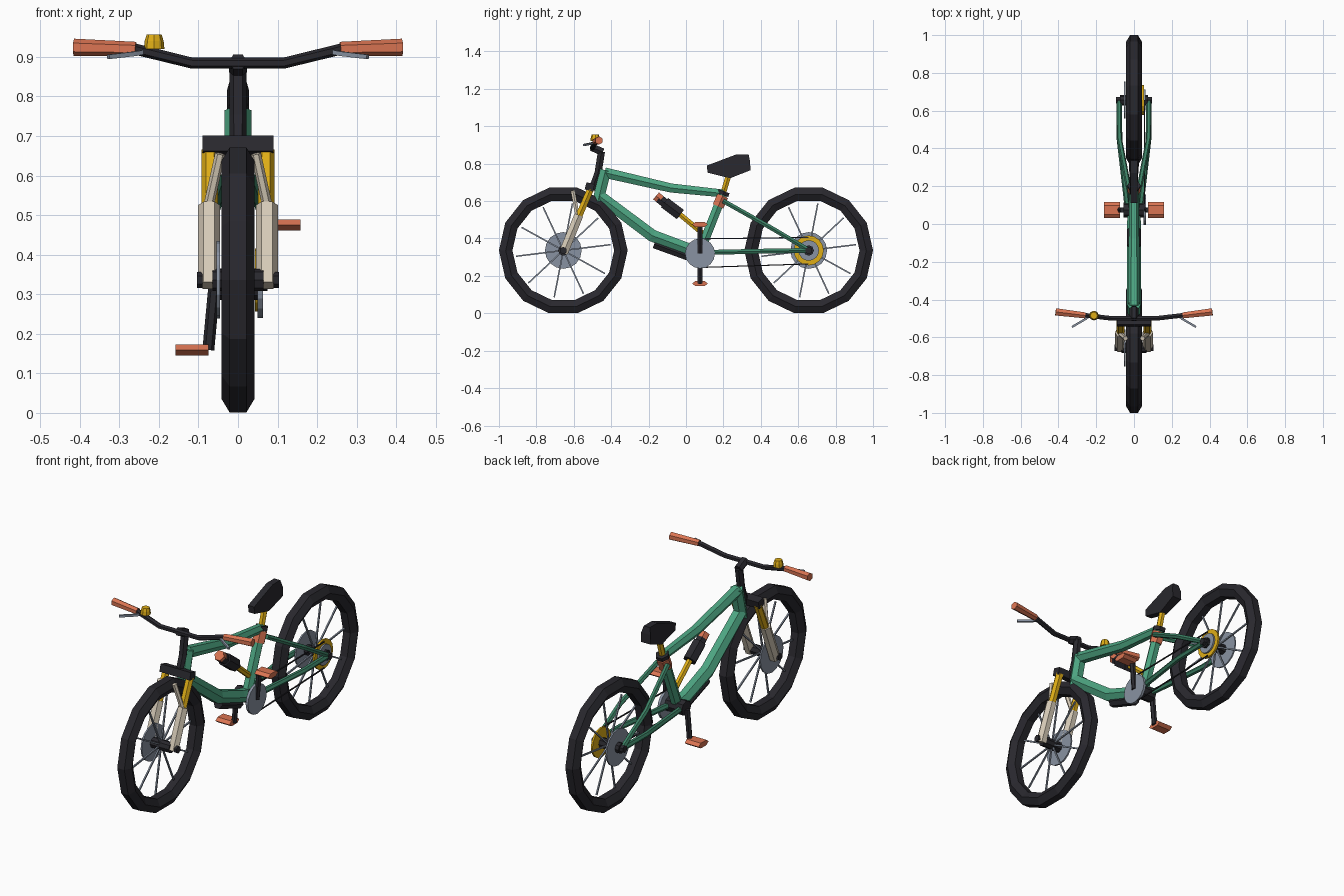
import bpy, bmesh, math
from mathutils import Vector, Matrix

cube = bpy.data.objects.get("Cube")
if cube:
    bpy.data.objects.remove(cube, do_unlink=True)


def material(name, rgb):
    m = bpy.data.materials.new(name)
    m.use_nodes = True
    m.diffuse_color = (*rgb, 1)
    m.node_tree.nodes["Principled BSDF"].inputs["Base Color"].default_value = (*rgb, 1)
    return m


GREEN = material("frame green", (.075, .38, .225))
DARK_GREEN = material("stay green", (.045, .22, .13))
BLACK = material("rubber black", (.022, .021, .027))
ORANGE = material("coral orange", (.7, .175, .085))
YELLOW = material("golden yellow", (.74, .42, .008))
STEEL = material("steel grey", (.25, .29, .36))
BEIGE = material("warm beige", (.68, .6, .48))


def finish(name, bm, mat):
    bmesh.ops.recalc_face_normals(bm, faces=bm.faces)
    mesh = bpy.data.meshes.new(name)
    bm.to_mesh(mesh)
    bm.free()
    mesh.materials.append(mat)
    ob = bpy.data.objects.new(name, mesh)
    bpy.context.collection.objects.link(ob)
    return ob


def tube(name, path, radius, mat, sides=6):
    """Sweep a polygon along a path; radius may be one value or one per point."""
    pts = [Vector(p) for p in path]
    radii = radius if isinstance(radius, (list, tuple)) else [radius] * len(pts)
    phase = math.pi / 4 if sides == 4 else 0
    bm = bmesh.new()
    rings = []
    for i, p in enumerate(pts):
        d = (pts[min(i + 1, len(pts) - 1)] - pts[max(i - 1, 0)]).normalized()
        ref = Vector((1, 0, 0)) if abs(d.x) < .8 else Vector((0, 0, 1))
        u = (ref - d * ref.dot(d)).normalized()
        v = d.cross(u)
        rings.append([bm.verts.new(p + radii[i] * (u * math.cos(a) + v * math.sin(a)))
                      for a in (phase + math.tau * k / sides for k in range(sides))])
    for a, b in zip(rings, rings[1:]):
        for k in range(sides):
            j = (k + 1) % sides
            bm.faces.new((a[k], a[j], b[j], b[k]))
    bm.faces.new(rings[0])
    bm.faces.new(rings[-1])
    return finish(name, bm, mat)


def pair(name, path, radius, mat, sides=6):
    """The same tube on the left (+x) and the right (-x)."""
    for side, s in (("left", 1), ("right", -1)):
        tube(f"{side}_{name}", [(s * x, y, z) for x, y, z in path], radius, mat, sides)


def box(name, centre, size, mat, tilt=0):
    bm = bmesh.new()
    m = Matrix.Translation(centre) @ Matrix.Rotation(tilt, 4, 'X') @ Matrix.Diagonal((*size, 1))
    bmesh.ops.create_cube(bm, size=1, matrix=m)
    return finish(name, bm, mat)


def prism(name, x, outline, mat):
    """Side outline of (y, z, half width) points, spread both ways from x."""
    bm = bmesh.new()
    a, b = [[bm.verts.new((x + s * w, y, z)) for y, z, w in outline] for s in (-1, 1)]
    bm.faces.new(a)
    bm.faces.new(b)
    for i in range(len(outline)):
        j = (i + 1) % len(outline)
        bm.faces.new((a[i], a[j], b[j], b[i]))
    return finish(name, bm, mat)


def disc(name, x, y, z, radius, thick, mat, sides=16):
    return tube(name, [(x - thick / 2, y, z), (x + thick / 2, y, z)], radius, mat, sides)


AXLE_Z, AXLE_Y = .336, .656


def tyre(name, y):
    """Fourteen-sided ring with a hexagonal section."""
    bm = bmesh.new()
    rings = []
    for i in range(14):
        a = math.tau * i / 14
        ring = []
        for k in range(6):
            b = math.tau * k / 6
            r = .308 + .036 * math.sin(b) / math.sin(math.pi / 3)
            ring.append(bm.verts.new((.042 * math.cos(b), y + r * math.cos(a),
                                      AXLE_Z + r * math.sin(a))))
        rings.append(ring)
    for i in range(14):
        a, b = rings[i], rings[(i + 1) % 14]
        for k in range(6):
            j = (k + 1) % 6
            bm.faces.new((a[k], a[j], b[j], b[k]))
    finish(name, bm, BLACK)


# Wheels: tyre, spokes, hub and brake rotor
for end, y, hub in (("front", -AXLE_Y, .13), ("rear", AXLE_Y, .15)):
    tyre(f"{end}_tyre", y)
    for i in range(10):
        a = math.radians(7 + 36 * i)
        c, s = math.cos(a), math.sin(a)
        tube(f"{end}_spoke_{i + 1}", [(0, y + .02 * c, AXLE_Z + .02 * s),
                                      (0, y + .255 * c, AXLE_Z + .255 * s)], .0055, STEEL, 4)
    disc(f"{end}_hub", 0, y, AXLE_Z, .028, hub, BLACK, 8)
    disc(f"{end}_rotor", -.05, y, AXLE_Z, .098, .008, STEEL)

# Rear sprockets
disc("large_sprocket", .048, AXLE_Y, AXLE_Z, .08, .01, YELLOW)
disc("small_sprocket", .056, AXLE_Y, AXLE_Z, .055, .012, STEEL)

# Main frame
tube("head_tube", [(0, -.472, .595), (0, -.43, .765)], .034, GREEN)
tube("top_tube", [(0, -.435, .752), (0, -.08, .67), (0, .205, .64)], [.032, .028, .024], GREEN)
tube("down_tube", [(0, -.46, .625), (0, -.18, .415), (0, .01, .345), (0, .075, .33)],
     [.036, .038, .036, .034], GREEN)
tube("seat_tube", [(0, .075, .33), (0, .2, .645)], .028, GREEN)
tube("guard_plate", [(0, -.17, .37), (0, .01, .305)], .026, BLACK)
disc("crank_shell", 0, .075, .325, .04, .11, BLACK, 8)
pair("chain_stay", [(.035, .09, .325), (.077, .45, .333), (.078, AXLE_Y, AXLE_Z)],
     .015, DARK_GREEN)
pair("seat_stay", [(.03, .2, .6), (.077, .45, .46), (.078, AXLE_Y, .338)], .014, DARK_GREEN)
pair("rear_axle_nut", [(.075, AXLE_Y, AXLE_Z), (.094, AXLE_Y, AXLE_Z)], .02, BLACK)

# Seat post and saddle
tube("seat_collar", [(0, .172, .572), (0, .196, .628)], .035, ORANGE)
tube("seat_clamp", [(0, .197, .632), (0, .204, .652)], .035, BLACK)
tube("seat_post", [(0, .2, .645), (0, .237, .77)], .017, YELLOW)
prism("saddle", 0, [(.115, .752, .018), (.112, .79, .018), (.27, .85, .018), (.335, .85, .018),
                    (.342, .815, .028), (.345, .765, .028), (.235, .722, .02)], BLACK)

# Damper inside the frame
tube("damper_cap", [(0, -.16, .628), (0, -.135, .607)], .028, ORANGE)
tube("damper_neck", [(0, -.145, .615), (0, -.105, .583)], .028, BLACK)
tube("damper_body", [(0, -.115, .592), (0, -.03, .528)], .036, BLACK)
tube("damper_rod", [(0, -.04, .535), (0, .11, .41)], .016, YELLOW)

# Fork
box("fork_crown", (0, -.515, .676), (.18, .045, .04), BLACK, -.25)
pair("stanchion", [(.071, -.51, .665), (.071, -.59, .48)], .021, YELLOW)
pair("fork_lower", [(.073, -.573, .525), (.073, -.656, .322)], .028, BEIGE)
pair("fork_brace", [(.075, -.58, .52), (.045, -.605, .655)], .013, BEIGE)
pair("front_axle_nut", [(.09, -AXLE_Y, AXLE_Z), (.104, -AXLE_Y, AXLE_Z)], .02, BLACK)

# Steerer, stem and handlebar
tube("steerer", [(0, -.505, .66), (0, -.47, .75), (0, -.452, .865)], [.02, .022, .022], BLACK)
tube("stem", [(0, -.445, .862), (0, -.505, .888)], .023, BLACK)
bar = [(-.27, -.482, .922), (-.115, -.5, .884), (.115, -.5, .884), (.27, -.482, .922)]
tube("handlebar", bar, .014, BLACK)
pair("grip", [(.258, -.484, .92), (.415, -.465, .924)], [.018, .022], ORANGE)
pair("brake_lever", [(.235, -.488, .913), (.26, -.505, .908), (.328, -.545, .9)], .008, STEEL, 4)
tube("bell", [(-.212, -.485, .92), (-.212, -.485, .94), (-.212, -.485, .956)],
     [.026, .024, .019], YELLOW, 8)

# Chainring, chain, cranks and pedals
disc("chainring", .056, .075, .32, .08, .014, STEEL)
for name, z0, z1 in (("upper_chain", .398, .406), ("lower_chain", .245, .264)):
    tube(name, [(.056, .075, z0), (.056, AXLE_Y, z1)], .004, BLACK, 4)
for side, s in (("left", 1), ("right", -1)):
    tip = .317 + s * .158
    tube(f"{side}_crank", [(s * .06, .075, .32), (s * .075, .075, tip)], .015, BLACK)
    prism(f"{side}_pedal", s * .116,
          [(.075 + dy, tip + dz, .042) for dy, dz in ((-.042, 0), (-.024, .014), (.024, .014),
                                                      (.042, 0), (.024, -.014), (-.024, -.014))],
          ORANGE)
